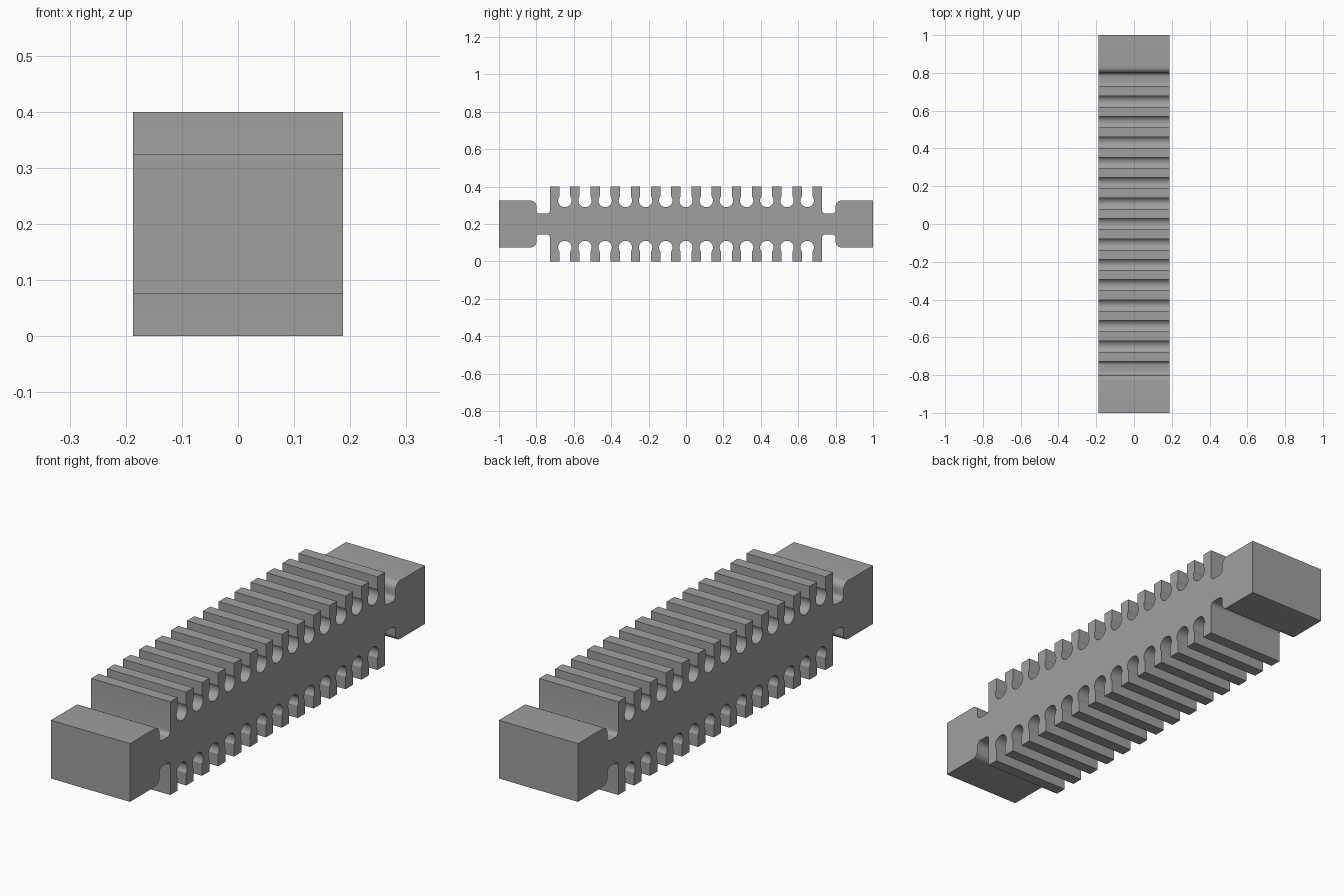
import bpy, bmesh, math

if "Cube" in bpy.data.objects:
    bpy.data.objects.remove(bpy.data.objects["Cube"])

HALF_W = 0.1875               # half width along x
MID = 0.201                   # height of the centre line
FINS, FIN_W, FIN_EDGE = 14, 0.05, 0.727
PITCH = (2 * FIN_EDGE - FIN_W) / (FINS - 1)
GAP = (PITCH - FIN_W) / 2     # half width of a slot
BULB_R, BULB_Z = 0.036, 0.326  # round slot bottom


def arc(cy, cz, r, a0, a1, n):
    """Points on an arc, angles in degrees."""
    return [(cy + r * math.cos(math.radians(a0 + (a1 - a0) * i / n)),
             cz + r * math.sin(math.radians(a0 + (a1 - a0) * i / n)))
            for i in range(n + 1)]


def end_and_neck():
    """Left end block and rounded neck, up to the first fin."""
    pts = [(-1, 0.325)]
    pts += arc(-0.83, 0.295, 0.03, 90, 0, 8)        # block corner
    pts += arc(-0.78, 0.275, 0.02, 180, 270, 6)     # neck fillets
    pts += arc(-FIN_EDGE - 0.02, 0.275, 0.02, 270, 360, 6)
    return pts


# Upper outline from the front end to the back end
left = end_and_neck()
upper = list(left)
throat = math.degrees(math.acos(GAP / BULB_R))
for i in range(FINS):
    y = -FIN_EDGE + i * PITCH
    upper += [(y, 0.4), (y + FIN_W, 0.4)]
    if i < FINS - 1:
        upper += arc(y + FIN_W + GAP, BULB_Z, BULB_R, 180 - throat, 360 + throat, 24)
upper += [(-y, z) for y, z in reversed(left)]

# Lower outline mirrors the upper one
lower = [(y, max(0.0, 2 * MID - z - 0.002)) for y, z in reversed(upper)]

# Extrude the outline across the width
bm = bmesh.new()
face = bm.faces.new([bm.verts.new((-HALF_W, y, z)) for y, z in upper + lower])
ext = bmesh.ops.extrude_face_region(bm, geom=[face])
bmesh.ops.translate(bm, vec=(2 * HALF_W, 0, 0),
                    verts=[v for v in ext["geom"] if isinstance(v, bmesh.types.BMVert)])
bmesh.ops.recalc_face_normals(bm, faces=bm.faces)
mesh = bpy.data.meshes.new("finned_block")
bm.to_mesh(mesh)
bm.free()

grey = bpy.data.materials.new("grey")
grey.diffuse_color = (0.35, 0.35, 0.35, 1)
grey.use_nodes = True
grey.node_tree.nodes["Principled BSDF"].inputs["Base Color"].default_value = grey.diffuse_color
mesh.materials.append(grey)

block = bpy.data.objects.new("finned_block", mesh)
bpy.context.collection.objects.link(block)
bpy.context.view_layer.objects.active = block
block.select_set(True)
bpy.ops.object.shade_smooth_by_angle(angle=math.radians(30))
